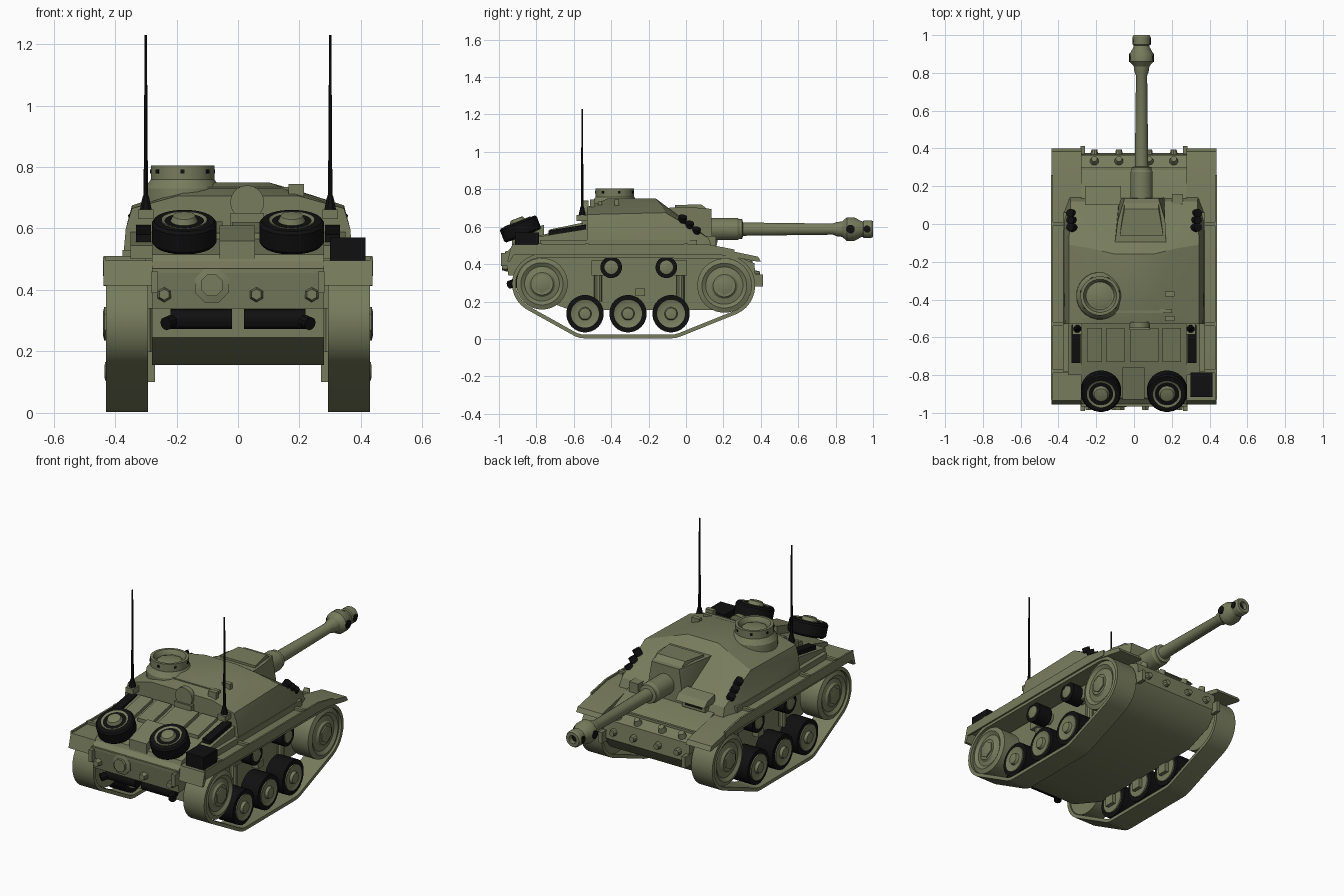
import bpy, bmesh, math
from mathutils import Vector
from mathutils.geometry import convex_hull_2d

if "Cube" in bpy.data.objects:
    bpy.data.objects.remove(bpy.data.objects["Cube"])


def material(name, col):
    m = bpy.data.materials.new(name)
    m.diffuse_color = (*col, 1)
    m.use_nodes = True
    m.node_tree.nodes["Principled BSDF"].inputs["Base Color"].default_value = m.diffuse_color
    return m


OLIVE = material("olive_paint", (0.185, 0.2, 0.108))
BLACK = material("black_rubber", (0.005, 0.005, 0.005))


def finish(name, bm, mat):
    bmesh.ops.recalc_face_normals(bm, faces=bm.faces)
    me = bpy.data.meshes.new(name)
    bm.to_mesh(me)
    bm.free()
    me.materials.append(mat)
    ob = bpy.data.objects.new(name, me)
    bpy.context.collection.objects.link(ob)
    return ob


def hull(name, pts, mat=OLIVE):
    """Convex solid around a few corner points."""
    bm = bmesh.new()
    for p in pts:
        bm.verts.new(p)
    bmesh.ops.convex_hull(bm, input=bm.verts)
    bmesh.ops.dissolve_limit(bm, angle_limit=0.02, verts=bm.verts, edges=bm.edges)
    return finish(name, bm, mat)


def box(name, x0, x1, y0, y1, z0, z1, mat=OLIVE):
    return hull(name, [(x, y, z) for x in (x0, x1) for y in (y0, y1) for z in (z0, z1)], mat)


def prism(name, yz, x0, x1, mat=OLIVE):
    """Side profile in y, z extruded across x."""
    bm = bmesh.new()
    f = bm.faces.new([bm.verts.new((x0, y, z)) for y, z in yz])
    r = bmesh.ops.extrude_face_region(bm, geom=[f])
    bmesh.ops.translate(bm, vec=(x1 - x0, 0, 0),
                        verts=[v for v in r["geom"] if isinstance(v, bmesh.types.BMVert)])
    return finish(name, bm, mat)


def lathe(name, prof, origin, axis, n=24, mat=OLIVE):
    """Turned solid: prof is a list of (radius, distance along axis)."""
    q = Vector(axis).to_track_quat('Z', 'Y')
    bm = bmesh.new()
    rings = []
    for r, t in prof:
        rings.append([bm.verts.new(q @ Vector((r * math.cos(a), r * math.sin(a), t)) + Vector(origin))
                      for a in (2 * math.pi * (i + .5) / n for i in range(n))])
    for a, b in zip(rings, rings[1:]):
        for i in range(n):
            bm.faces.new((a[i], a[(i + 1) % n], b[(i + 1) % n], b[i]))
    bm.faces.new(rings[0])
    bm.faces.new(rings[-1])
    return finish(name, bm, mat)


def rod(name, r, a, b, n=16, mat=OLIVE, r2=None):
    d = Vector(b) - Vector(a)
    return lathe(name, [(r, 0), (r if r2 is None else r2, d.length)], a, d, n, mat)


# lower hull
prism("lower_hull", [(-.62, .155), (.14, .155), (.31, .22), (.375, .3), (.365, .405), (.29, .435),
                     (.14, .5), (-.92, .5), (-.965, .46), (-.95, .34), (-.86, .34), (-.86, .245)], -.28, .28)
box("rear_ledge", -.28, .28, -.965, -.93, .455, .47)
box("front_plate_rail", -.28, .28, .285, .3, .43, .445)

# sloped engine deck with raised hatches
prism("engine_deck", [(-.93, .49), (-.92, .515), (-.8, .55), (-.52, .61), (-.5, .49)], -.28, .28)
for x0, x1 in ((-.25, -.17), (-.145, -.05), (-.02, .07), (.03 + .005, .13), (.15, .25)):
    if x0 != .035:
        prism("deck_hatch", [(-.73, .56), (-.73, .585), (-.55, .622), (-.55, .6)], x0, x1)
prism("deck_centre_block", [(-.93, .5), (-.93, .56), (-.76, .61), (-.76, .5)], -.06, .055)
box("deck_vent", -.025, .085, -.56, -.52, .6, .65)

# fighting compartment
hull("casemate", [(s * x, y, z) for s in (-1, 1) for x, y, z in (
    (.375, -.53, .49), (.365, -.53, .6), (.375, .05, .49), (.34, .14, .49), (.335, .12, .54),
    (.345, -.53, .665), (.345, -.11, .675), (.2, -.53, .705), (.22, -.13, .715),
    (.1, -.42, .75), (.1, -.16, .75))])
lathe("rear_fan_cover", [(.055, 0), (.055, .03)], (.03, -.52, .685), (0, -1, 0))
for y in (-.37, -.5):
    box("roof_bracket", .165, .215, y - .013, y + .013, .7, .745)
box("side_roof_hatch", -.12, .2, -.47, -.45, .7, .735)

# commander cupola
lathe("cupola", [(.127, 0), (.125, .07), (.104, .1), (.104, .145), (.088, .145), (.076, .125), (.074, .115)],
      (-.18, -.38, .66), (0, 0, 1), 24)
lathe("cupola_hatch", [(.07, 0), (.07, .01), (.05, .016)], (-.18, -.38, .772), (0, 0, 1), 8)
for i in range(7):
    a = 2 * math.pi * i / 7 - math.pi / 2
    c, s = math.cos(a), math.sin(a)
    rod("periscope", .009, (-.18 + .098 * c, -.38 + .098 * s, .785),
        (-.18 + .107 * c, -.38 + .107 * s, .785), 4, BLACK)

# gun mantlet and barrel
hull("mantlet", [(-.105, -.13, .7), (.17, -.13, .7), (-.105, -.13, .52), (.17, -.13, .52),
                 (-.085, .02, .705), (.165, .02, .705), (-.05, .135, .695), (.13, .135, .695),
                 (-.08, .14, .5), (.16, .14, .5)])
hull("mantlet_hood", [(-.03 + .07 - s * x, y, z) for s in (-1, 1) for x, y, z in (
    (.115, -.06, .69), (.115, -.06, .715), (.09, .08, .72), (.09, .12, .69))])
lathe("gun_barrel", [(.06, 0), (.06, .15), (.054, .16), (.054, .175), (.036, .18), (.03, .66), (.038, .68),
                     (.042, .71), (.064, .735), (.064, .775), (.044, .81), (.042, .82), (.048, .825),
                     (.048, .865), (.042, .875), (.024, .875), (.024, .84)], (.04, .125, .587), (0, 1, 0), 20)
rod("muzzle_bore", .024, (.04, .968, .587), (.04, .972, .587), 16, BLACK)
for s in (-1, 1):
    for y, r, w in ((.88, .064, .024), (.968, .047, .02)):
        rod("brake_port", w, (.04 + s * (r - .012), y, .587), (.04 + s * (r + .002), y, .587), 8, BLACK)

# driver visor
hull("driver_visor", [(x, y, z) for x in (-.26, -.07) for y, z in
                      ((.1, .59), (.17, .575), (.2, .545), (.17, .545), (.1, .54))])
box("driver_slit_base", -.24, -.09, .1, .165, .5, .55)
box("driver_slit", -.22, -.11, .16, .168, .515, .53, BLACK)
box("radio_hatch", .2, .26, .1, .16, .49, .55)

# bolts on nose and tail plates
for x in (-.21, -.08, .08, .21):
    rod("nose_bolt", .026, (x, .33, .41), (x, .345, .445), 10, r2=.016)
    rod("nose_lower_bolt", .026, (x, .35, .345), (x, .395, .345), 10, r2=.016)
for x in (-.24, .06, .24):
    rod("tail_bolt", .028, (x, -.94, .385), (x, -.985, .385), 6, r2=.018)
lathe("tail_starter_cover", [(.06, 0), (.06, .02), (.038, .025), (.038, .04)], (-.085, -.945, .415), (0, -1, 0), 8)

# track outline from the wheels it wraps
WHEELS = [(-.77, .295, .16), (.205, .285, .165), (-.54, .135, .132), (-.08, .135, .132)]


def wrap(off):
    pts = [(y + (r - off) * math.cos(a), z + (r - off) * math.sin(a))
           for y, z, r in WHEELS for a in (2 * math.pi * i / 32 for i in range(32))]
    return [pts[i] for i in convex_hull_2d(pts)]


def track(x0, x1):
    bm = bmesh.new()
    outer, inner = wrap(0), wrap(.02)
    n = min(len(outer), len(inner))
    ring = [[bm.verts.new((x, *p)) for p in loop[:n]] for x, loop in
            ((x0, outer), (x1, outer), (x1, inner), (x0, inner))]
    for k in range(4):
        a, b = ring[k], ring[(k + 1) % 4]
        for i in range(n):
            bm.faces.new((a[i], a[(i + 1) % n], b[(i + 1) % n], b[i]))
    finish("track", bm, OLIVE)


for s in (-1, 1):
    ax = (s, 0, 0)
    track(s * .293, s * .43)
    # drive sprocket and idler
    for name, y, z, r in (("sprocket", .205, .285, .145), ("idler", -.77, .295, .138)):
        lathe(name, [(r, 0), (r, .115), (r - .025, .125), (r - .045, .112), (.07, .118), (.06, .128)],
              (s * .3, y, z), ax, 28)
        lathe(name + "_hub", [(.05, 0), (.05, .015), (.03, .02)], (s * .42, y, z), ax, 6)
    # road wheels and return rollers
    for y in (-.54, -.31, -.08):
        lathe("road_tyre", [(.1, 0), (.1, .115)], (s * .3, y, .135), ax, 28, BLACK)
        lathe("road_wheel", [(.075, 0), (.075, .13), (.06, .124), (.035, .124), (.03, .14), (.02, .142)],
              (s * .292, y, .135), ax, 24)
        box("swing_arm", s * .27, s * .3, y - .03, y + .03, .1, .2)
    for y in (-.4, -.105):
        lathe("return_tyre", [(.058, 0), (.058, .09)], (s * .31, y, .383), ax, 20, BLACK)
        lathe("return_roller", [(.036, 0), (.036, .13), (.02, .134)], (s * .275, y, .383), ax, 16)
    # suspension dampers and side brackets
    for y in (-.47, -.03):
        rod("damper", .022, (s * .3, y, .2), (s * .3, y, .41), 10)
        box("damper_mount", s * .28, s * .335, y - .035, y + .035, .34, .42)
    box("bump_stop", s * .28, s * .32, -.27, -.22, .23, .27)

    # fender with mudguards
    prism("fender", [(-.955, .415), (-.935, .495), (.12, .495), (.385, .44), (.4, .415), (.385, .413),
                     (.12, .462), (-.915, .462), (-.94, .415)], s * .278, s * .437)
    prism("fender_lip", [(-.93, .45), (-.93, .505), (.12, .505), (.26, .478), (.26, .445), (.12, .45)],
          s * .43, s * .44)
    for y in (-.78, -.53, .0):
        box("fender_strap", s * .3, s * .438, y - .01, y + .01, .49, .51)
    box("sponson", s * .27, s * .375, -.78, .06, .48, .53)
    prism("deck_side", [(-.8, .5), (-.8, .545), (-.52, .59), (-.52, .5)], s * .27, s * .35)
    prism("air_louvre", [(-.735, .555), (-.735, .58), (-.535, .612), (-.535, .57)], s * .283, s * .332, BLACK)
    box("tow_eye", s * .26, s * .282, .33, .412, .28, .345)
    box("rear_tow_eye", s * .26, s * .282, -.99, -.92, .39, .46)

    # exhaust mufflers
    rod("muffler", .034, (s * .02, -.9, .305), (s * .22, -.9, .305), 12, BLACK)
    rod("exhaust_pipe", .022, (s * .2, -.9, .305), (s * .235, -.945, .29), 10, BLACK)

    # spare wheels lying tilted on the deck
    n = Vector((0, -.36, .933))
    c = Vector((s * .175, -.885, .588))
    lathe("spare_tyre", [(.098, 0), (.106, .01), (.106, .07), (.098, .08)], c - n * .04, n, 28, BLACK)
    lathe("spare_wheel", [(.075, 0), (.075, .086), (.062, .081), (.045, .081), (.036, .1), (.028, .102)],
          c - n * .042, n, 24)

    # antennas
    box("antenna_bracket", s * .275, s * .325, -.585, -.52, .63, .662)
    lathe("antenna", [(.021, 0), (.012, .04), (.008, .05), (.007, .15), (.004, .57)], (s * .3, -.555, .66),
          (0, 0, 1), 8, BLACK)

    # smoke dischargers
    for y, z in ((-.02, .63), (.017, .598), (.054, .566)):
        a, d = Vector((s * .325, y, z)), Vector((s * .45, .1, .75)).normalized()
        rod("discharger_tube", .018, a - d * .06, a, 12)
        rod("discharger_cap", .023, a - d * .012, a + d * .028, 12, BLACK)

# stowage box on the right rear fender
box("stowage_box", .3, .415, -.915, -.785, .49, .57, BLACK)

# smooth round parts, keep edges crisp
bpy.ops.object.select_all(action='SELECT')
bpy.context.view_layer.objects.active = bpy.context.selected_objects[0]
bpy.ops.object.shade_smooth_by_angle(angle=math.radians(30))
